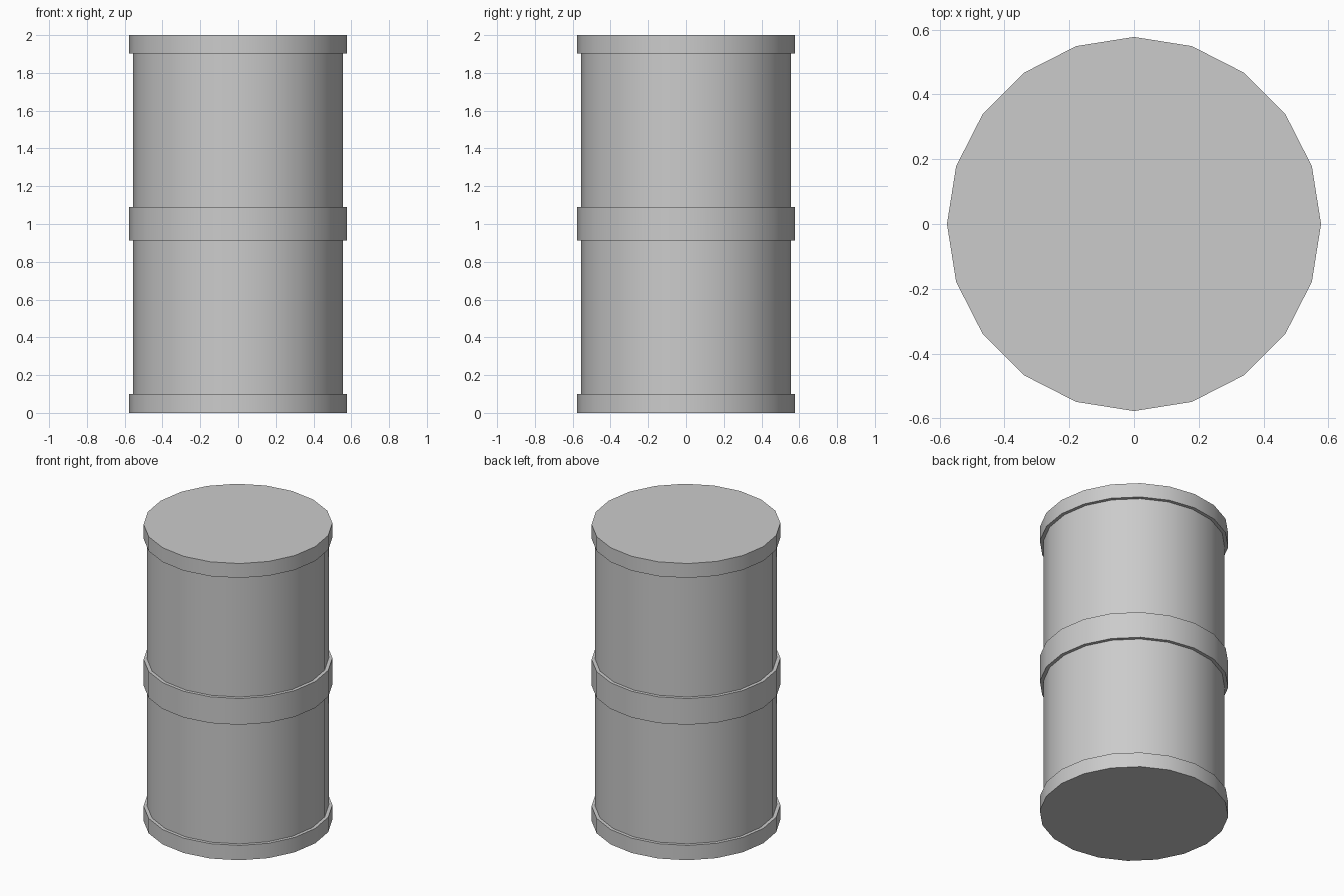
import bpy, bmesh, math

if "Cube" in bpy.data.objects:
    bpy.data.objects.remove(bpy.data.objects["Cube"])

SIDES = 20
R_BODY, R_BAND = 0.555, 0.577

# Outer profile (radius, height): bottom rim, body, middle hoop, body, top rim
profile = [
    (R_BAND, 0.0), (R_BAND, 0.1), (R_BODY, 0.1),
    (R_BODY, 0.913), (R_BAND, 0.913), (R_BAND, 1.09), (R_BODY, 1.09),
    (R_BODY, 1.903), (R_BAND, 1.903), (R_BAND, 2.0),
]


def lathe(name, profile, sides):
    bm = bmesh.new()
    rings = [[bm.verts.new((r * math.cos(2 * math.pi * i / sides),
                            r * math.sin(2 * math.pi * i / sides), z))
              for i in range(sides)] for r, z in profile]
    for low, high in zip(rings, rings[1:]):
        for i in range(sides):
            j = (i + 1) % sides
            bm.faces.new((low[i], low[j], high[j], high[i]))
    # Flat lid and base
    bm.faces.new(rings[-1])
    bm.faces.new(rings[0][::-1])
    mesh = bpy.data.meshes.new(name)
    bm.to_mesh(mesh)
    bm.free()
    obj = bpy.data.objects.new(name, mesh)
    bpy.context.collection.objects.link(obj)
    return obj


# Barrel, smooth around the wall with sharp rim edges
barrel = lathe("barrel", profile, SIDES)
bpy.context.view_layer.objects.active = barrel
barrel.select_set(True)
bpy.ops.object.shade_smooth_by_angle(angle=math.radians(30))
